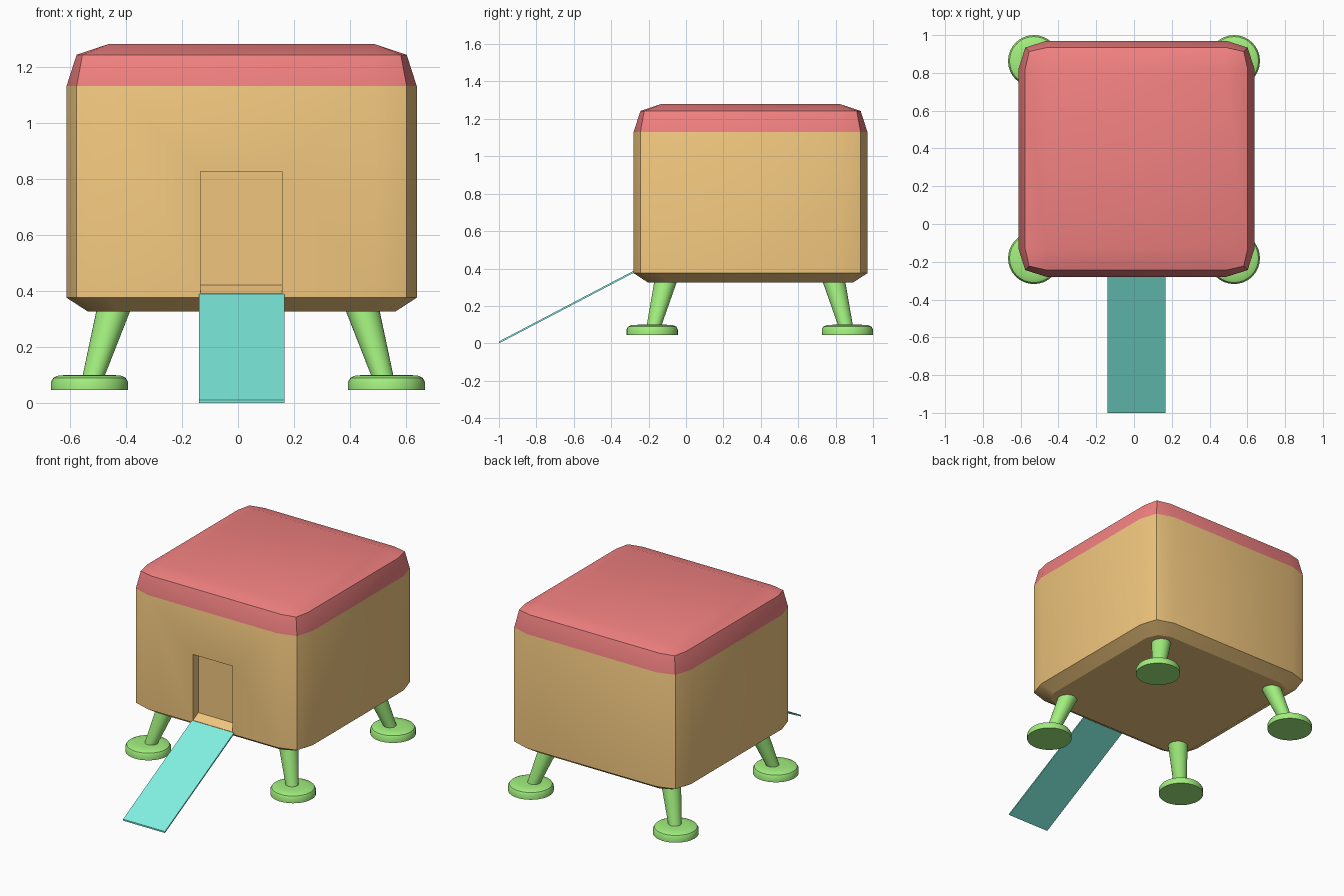
import bpy, bmesh, math
from mathutils import Vector

if "Cube" in bpy.data.objects:
    bpy.data.objects.remove(bpy.data.objects["Cube"])

CX, CY = 0.013, 0.345   # centre of the cabin


def material(name, rgb):
    m = bpy.data.materials.new(name)
    m.diffuse_color = (*[(c / 255) ** 2.2 for c in rgb], 1)
    m.use_nodes = True
    m.node_tree.nodes["Principled BSDF"].inputs["Base Color"].default_value = m.diffuse_color
    return m


TAN = material("tan", (240, 197, 125))
RED = material("red", (242, 128, 128))
GREEN = material("green", (160, 238, 125))
TEAL = material("teal", (127, 240, 225))


def finish(name, bm, mats, smooth=None):
    bmesh.ops.recalc_face_normals(bm, faces=bm.faces)
    me = bpy.data.meshes.new(name)
    bm.to_mesh(me)
    bm.free()
    ob = bpy.data.objects.new(name, me)
    bpy.context.collection.objects.link(ob)
    for m in mats:
        me.materials.append(m)
    if smooth:
        bpy.ops.object.select_all(action='DESELECT')
        ob.select_set(True)
        bpy.context.view_layer.objects.active = ob
        bpy.ops.object.shade_smooth_by_angle(angle=math.radians(smooth))
    return ob


def ring(bm, half, corner, flat, z):
    """Rounded square: each corner is three points."""
    pts = []
    for k in range(4):
        a = k * math.pi / 2
        for x, y in ((half, flat), (corner, corner), (flat, half)):
            pts.append(bm.verts.new((CX + x * math.cos(a) - y * math.sin(a),
                                     CY + x * math.sin(a) + y * math.cos(a), z)))
    return pts


def loft(bm, rings):
    for lo, hi in zip(rings, rings[1:]):
        n = len(lo)
        for i in range(n):
            j = (i + 1) % n
            bm.faces.new((lo[i], lo[j], hi[j], hi[i]))
    bm.faces.new(rings[0])
    bm.faces.new(rings[-1])


def prism(name, profile, x0, x1, mat):
    """Side profile (y, z) extruded along x."""
    bm = bmesh.new()
    loft(bm, [[bm.verts.new((x, y, z)) for y, z in profile] for x in (x0, x1)])
    return finish(name, bm, [mat])


# Cabin with coloured roof
bm = bmesh.new()
loft(bm, [ring(bm, 0.548, 0.515, 0.44, 0.325),
          ring(bm, 0.625, 0.589, 0.475, 0.375),
          ring(bm, 0.625, 0.589, 0.475, 1.13),
          ring(bm, 0.589, 0.568, 0.475, 1.242),
          ring(bm, 0.4751, 0.4752, 0.475, 1.28)])
bmesh.ops.remove_doubles(bm, verts=[v for v in bm.verts if v.co.z > 1.27], dist=0.002)
for f in bm.faces:
    f.material_index = int(f.calc_center_median().z > 1.14)
cabin = finish("cabin", bm, [TAN, RED])

# Doorway recess with sloping sill
cutter = prism("doorway_cutter", [(-0.4, 0.325), (-0.225, 0.42),
                                  (-0.225, 0.825), (-0.4, 0.825)], -0.133, 0.157, TAN)
cutter.hide_render = True
mod = cabin.modifiers.new("doorway", 'BOOLEAN')
mod.operation = 'DIFFERENCE'
mod.solver = 'EXACT'
mod.object = cutter
bpy.context.view_layer.objects.active = cabin
bpy.ops.object.modifier_apply(modifier="doorway")
bpy.data.objects.remove(cutter)
bpy.ops.object.select_all(action='DESELECT')
cabin.select_set(True)
bpy.ops.object.shade_smooth_by_angle(angle=math.radians(25))

# Ramp
prism("ramp", [(-1.0, 0.0), (-0.272, 0.381), (-0.276, 0.39), (-1.0, 0.01)],
      -0.14, 0.166, TEAL)

# Legs and foot pads
SEG = 32


def circle(bm, c, r):
    return [bm.verts.new((c[0] + r * math.cos(2 * math.pi * i / SEG),
                          c[1] + r * math.sin(2 * math.pi * i / SEG), c[2]))
            for i in range(SEG)]


for sx, side in ((-1, "left"), (1, "right")):
    for sy, end in ((-1, "front"), (1, "back")):
        def at(x, y, z):
            return (sx * x, 0.341 + sy * y, z)
        bm = bmesh.new()
        loft(bm, [circle(bm, at(0.53, 0.522, z), r) for r, z in
                  ((0.137, 0.045), (0.137, 0.075), (0.129, 0.089), (0.112, 0.097), (0.07, 0.1))])
        finish(f"{end}_{side}_foot", bm, [GREEN], 35)
        bm = bmesh.new()
        loft(bm, [circle(bm, at(0.517, 0.513, 0.09), 0.039),
                  circle(bm, at(0.44, 0.446, 0.345), 0.062)])
        finish(f"{end}_{side}_leg", bm, [GREEN], 35)
